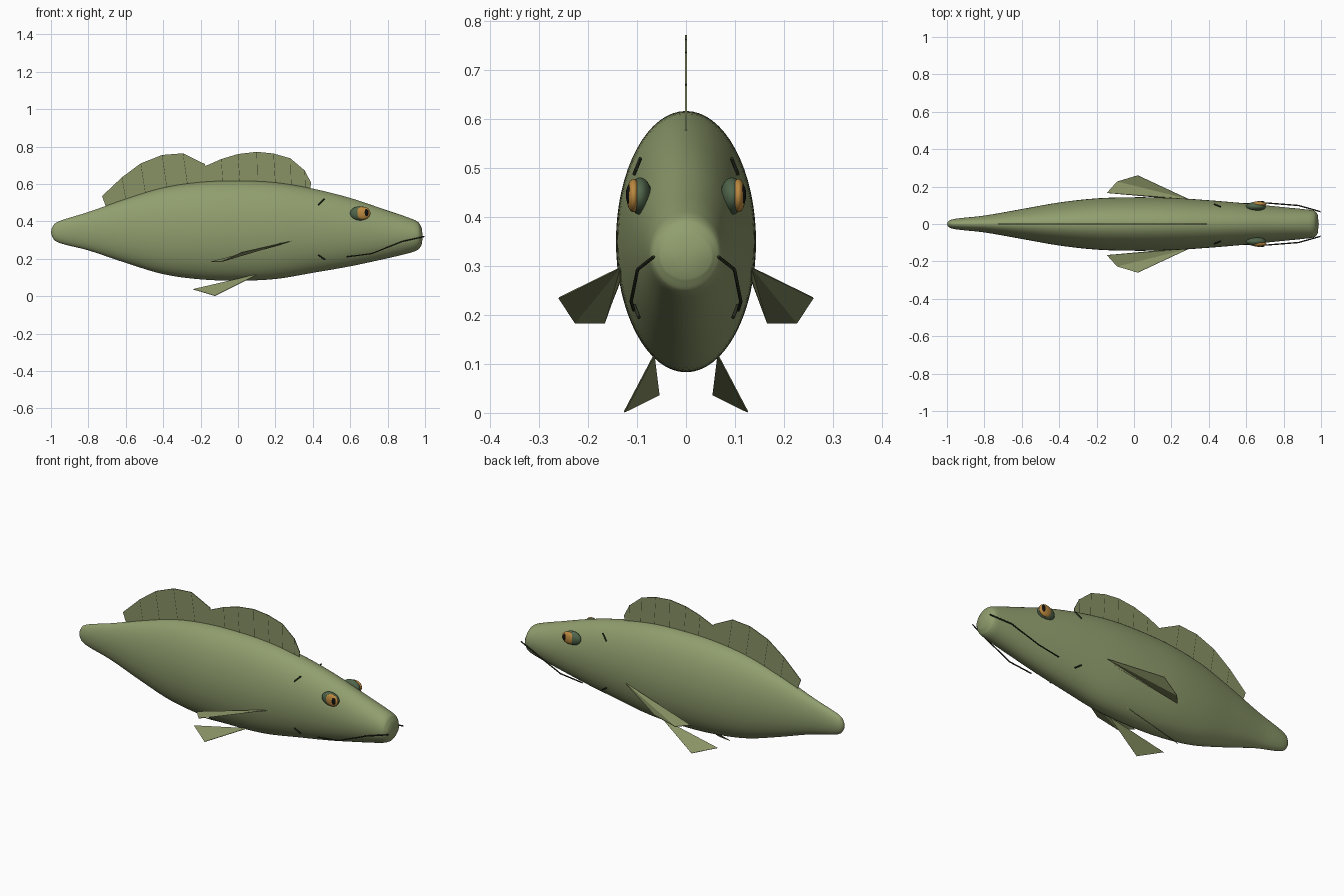
import bpy, math
from mathutils import Vector

if "Cube" in bpy.data.objects:
    bpy.data.objects.remove(bpy.data.objects["Cube"])


def material(name, r, g, b):
    m = bpy.data.materials.new(name)
    m.diffuse_color = (r, g, b, 1)
    m.use_nodes = True
    m.node_tree.nodes["Principled BSDF"].inputs["Base Color"].default_value = m.diffuse_color
    return m


GREEN = material("olive_skin", 0.28, 0.34, 0.155)
FIN = material("olive_fin", 0.25, 0.29, 0.13)
DARK = material("dark_line", 0.025, 0.03, 0.015)
SOCKET = material("eye_green", 0.08, 0.13, 0.07)
ORANGE = material("eye_orange", 0.50, 0.25, 0.05)
BLACK = material("eye_black", 0.005, 0.005, 0.005)


def mesh_object(name, verts, faces, mat, smooth=False):
    me = bpy.data.meshes.new(name)
    me.from_pydata([tuple(v) for v in verts], [], faces)
    me.materials.append(mat)
    for p in me.polygons:
        p.use_smooth = smooth
    ob = bpy.data.objects.new(name, me)
    bpy.context.collection.objects.link(ob)
    return ob


def tube(name, pts, r, mat):
    cu = bpy.data.curves.new(name, 'CURVE')
    cu.dimensions = '3D'
    cu.bevel_depth = r
    cu.bevel_resolution = 1
    cu.use_fill_caps = True
    sp = cu.splines.new('POLY')
    sp.points.add(len(pts) - 1)
    for p, co in zip(sp.points, pts):
        p.co = (*co, 1)
    cu.materials.append(mat)
    ob = bpy.data.objects.new(name, cu)
    bpy.context.collection.objects.link(ob)
    return ob


def ball(name, loc, radii, mat):
    bpy.ops.mesh.primitive_uv_sphere_add(segments=24, ring_count=16, radius=1, location=loc)
    ob = bpy.context.object
    ob.name = name
    ob.scale = radii
    ob.data.materials.append(mat)
    bpy.ops.object.shade_smooth()
    return ob


# body: stations (x, top z, bottom z, half width)
S = [Vector(s) for s in [
    (-0.995, 0.365, 0.32, 0.012), (-0.98, 0.388, 0.298, 0.022), (-0.94, 0.407, 0.28, 0.03),
    (-0.8, 0.45, 0.245, 0.045), (-0.6, 0.52, 0.178, 0.08), (-0.4, 0.58, 0.118, 0.115),
    (-0.2, 0.61, 0.09, 0.137), (0.0, 0.617, 0.083, 0.143), (0.2, 0.608, 0.092, 0.14),
    (0.4, 0.575, 0.125, 0.127), (0.6, 0.525, 0.16, 0.11), (0.8, 0.458, 0.203, 0.09),
    (0.92, 0.417, 0.232, 0.078), (0.965, 0.395, 0.25, 0.07), (0.982, 0.365, 0.275, 0.052)]]


def tangent(i):
    a, b = S[max(i - 1, 0)], S[min(i + 1, len(S) - 1)]
    return (b - a) / (b[0] - a[0])


rings = []
for i in range(len(S) - 1):
    h = S[i + 1][0] - S[i][0]
    for k in range(5):
        t = k / 5
        rings.append(S[i] * (2*t**3 - 3*t**2 + 1) + tangent(i) * h * (t**3 - 2*t**2 + t)
                     + S[i + 1] * (3*t**2 - 2*t**3) + tangent(i + 1) * h * (t**3 - t**2))
rings.append(S[-1])

N = 64
verts, faces = [], []
for x, top, bot, w in rings:
    for j in range(N):
        a = 2 * math.pi * j / N
        verts.append((x, w * math.cos(a), (top + bot) / 2 + (top - bot) / 2 * math.sin(a)))
for i in range(len(rings) - 1):
    for j in range(N):
        k = (j + 1) % N
        faces.append((i*N + j, i*N + k, (i+1)*N + k, (i+1)*N + j))
verts += [(-1.0, 0, 0.342), (0.988, 0, 0.32)]
last = (len(rings) - 1) * N
for j in range(N):
    k = (j + 1) % N
    faces += [(len(verts) - 2, k, j), (len(verts) - 1, last + j, last + k)]
mesh_object("body", verts, faces, GREEN, True)


# dorsal fins: (tip x, tip z, base x, base z)
def dorsal(name, pts):
    n = len(pts)
    v = [(p[0], 0, p[1]) for p in pts] + [(p[2], 0, p[3]) for p in pts]
    ob = mesh_object(name, v, [(i, i + 1, n + i + 1, n + i) for i in range(n - 1)], FIN)
    m = ob.modifiers.new("thickness", 'SOLIDIFY')
    m.thickness = 0.004
    m.offset = 0
    for i, p in enumerate(pts[1:-1]):
        tube(f"{name}_ray_{i}", [(p[0], 0, p[1]), (p[2], 0, p[3])], 0.0025, DARK)


dorsal("front_dorsal_fin", [
    (-0.176, 0.695, -0.17, 0.60), (-0.09, 0.733, -0.08, 0.605), (0.0, 0.76, 0.01, 0.607),
    (0.1, 0.772, 0.105, 0.607), (0.19, 0.763, 0.20, 0.60), (0.28, 0.737, 0.285, 0.59),
    (0.357, 0.672, 0.36, 0.58), (0.39, 0.608, 0.388, 0.575)])
dorsal("rear_dorsal_fin", [
    (-0.727, 0.535, -0.705, 0.475), (-0.62, 0.636, -0.60, 0.515), (-0.52, 0.71, -0.495, 0.55),
    (-0.406, 0.755, -0.38, 0.58), (-0.294, 0.764, -0.27, 0.597), (-0.176, 0.706, -0.165, 0.605)])

# paired parts
for s, side in ((-1, "near"), (1, "far")):
    def flip(pts):
        return [(x, s * y, z) for x, y, z in pts]

    # side fins
    pec = flip([(0.29, 0.134, 0.297), (0.02, 0.26, 0.235), (-0.09, 0.227, 0.184),
                (-0.145, 0.166, 0.184), (0.22, 0.134, 0.27)])
    pel = flip([(0.107, 0.065, 0.118), (-0.123, 0.126, 0.002), (-0.24, 0.055, 0.037)])
    for nm, v, f in (("side_fin", pec, [(0, 1, 2), (0, 2, 3), (0, 3, 4)]),
                     ("belly_fin", pel, [(0, 1, 2)])):
        ob = mesh_object(f"{nm}_{side}", v, f, FIN)
        m = ob.modifiers.new("thickness", 'SOLIDIFY')
        m.thickness = 0.003
        m.offset = 0

    # eye
    ball(f"eye_socket_{side}", (0.652, s * 0.094, 0.443), (0.053, 0.024, 0.038), SOCKET)
    ball(f"iris_{side}", (0.668, s * 0.107, 0.444), (0.040, 0.015, 0.034), ORANGE)
    ball(f"pupil_{side}", (0.685, s * 0.114, 0.446), (0.014, 0.009, 0.021), BLACK)

    # mouth line and gill marks
    tube(f"mouth_{side}", flip([(0.58, 0.107, 0.21), (0.715, 0.112, 0.228),
                                (0.88, 0.099, 0.293), (0.997, 0.066, 0.319)]), 0.0035, DARK)
    tube(f"upper_gill_{side}", flip([(0.43, 0.106, 0.488), (0.462, 0.093, 0.52)]), 0.004, DARK)
    tube(f"lower_gill_{side}", flip([(0.43, 0.106, 0.22), (0.465, 0.096, 0.195)]), 0.004, DARK)
